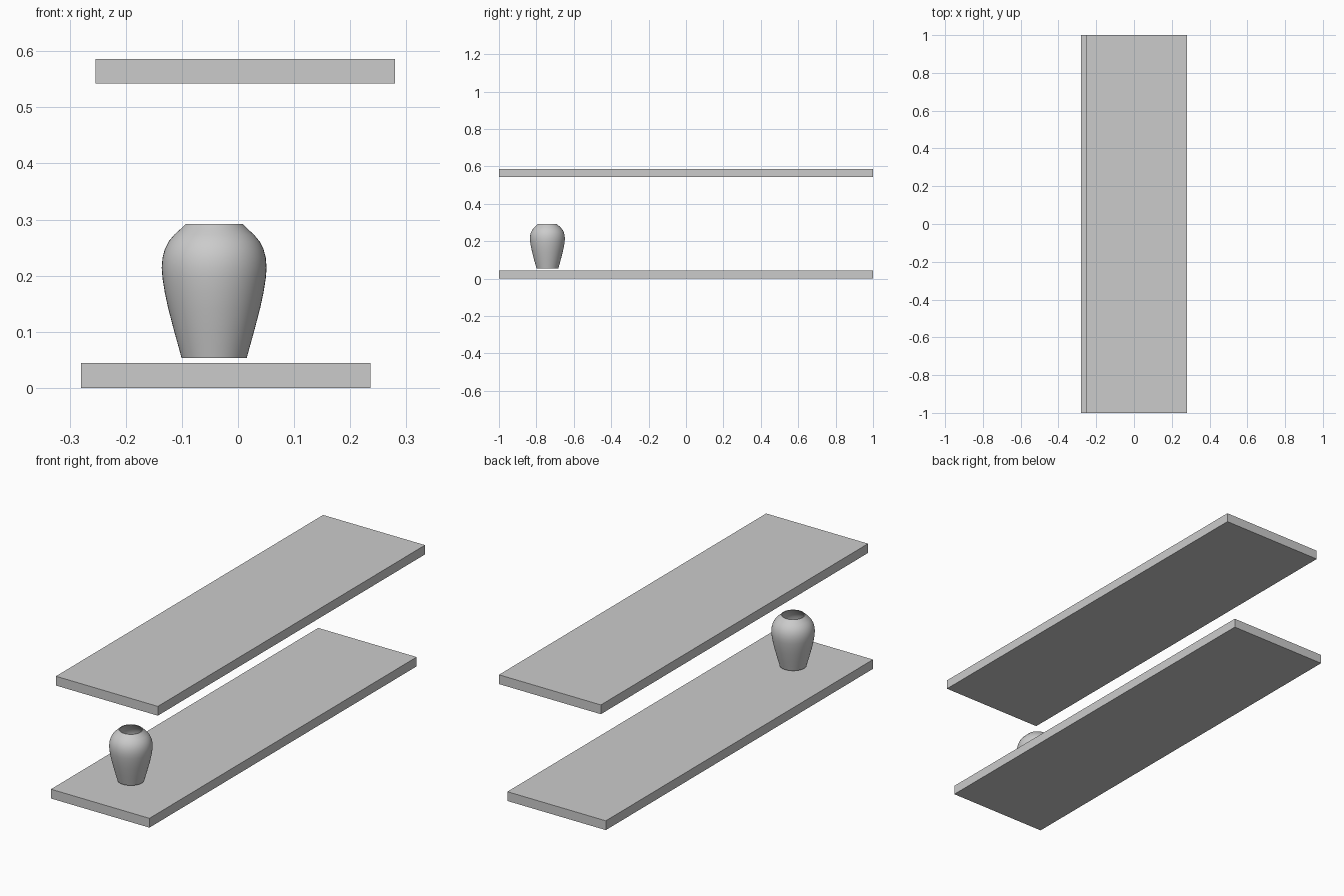
import bpy
import bmesh
import math
from mathutils import Vector

cube = bpy.data.objects.get("Cube")
if cube:
    bpy.data.objects.remove(cube, do_unlink=True)

grey = bpy.data.materials.new("light grey")
grey.use_nodes = True
grey.diffuse_color = (0.6, 0.6, 0.6, 1)
grey.node_tree.nodes["Principled BSDF"].inputs["Base Color"].default_value = (0.6, 0.6, 0.6, 1)


def add_object(name, bm):
    bmesh.ops.recalc_face_normals(bm, faces=bm.faces[:])
    mesh = bpy.data.meshes.new(name)
    bm.to_mesh(mesh)
    bm.free()
    mesh.materials.append(grey)
    obj = bpy.data.objects.new(name, mesh)
    bpy.context.collection.objects.link(obj)
    return obj


def add_shelf(name, x_min, x_max, z_min, z_max):
    bm = bmesh.new()
    bmesh.ops.create_cube(bm, size=1)
    bmesh.ops.scale(bm, vec=(x_max - x_min, 2, z_max - z_min), verts=bm.verts)
    bmesh.ops.translate(bm, vec=((x_min + x_max) / 2, 0, (z_min + z_max) / 2), verts=bm.verts)
    return add_object(name, bm)


# Two staggered shelf boards
add_shelf("lower_shelf", -0.28, 0.236, 0, 0.044)
add_shelf("upper_shelf", -0.254, 0.28, 0.542, 0.586)

# Hollow vase: outer wall from the foot up, over the lip, then down the inner wall
outer = [(0.058, 0.053), (0.064, 0.075), (0.071, 0.1), (0.082, 0.142), (0.088, 0.17),
         (0.092, 0.195), (0.0935, 0.214), (0.092, 0.232), (0.088, 0.247), (0.081, 0.261),
         (0.071, 0.273), (0.06, 0.283), (0.051, 0.292)]
wall = 0.004
inner = [(r - wall, max(z, outer[0][1] + wall)) for r, z in reversed(outer)]
profile = [(0, outer[0][1])] + outer + inner + [(0, outer[0][1] + wall)]

bm = bmesh.new()
points = [bm.verts.new((r, 0, z)) for r, z in profile]
edges = [bm.edges.new(pair) for pair in zip(points, points[1:])]
bmesh.ops.spin(bm, geom=points + edges, cent=Vector(), axis=(0, 0, 1),
               angle=math.tau, steps=48, use_merge=True)
bmesh.ops.remove_doubles(bm, verts=bm.verts, dist=0.0002)
vase = add_object("vase", bm)
vase.location = (-0.0425, -0.741, 0)

bpy.ops.object.select_all(action="DESELECT")
vase.select_set(True)
bpy.context.view_layer.objects.active = vase
bpy.ops.object.shade_smooth_by_angle(angle=math.radians(40))
